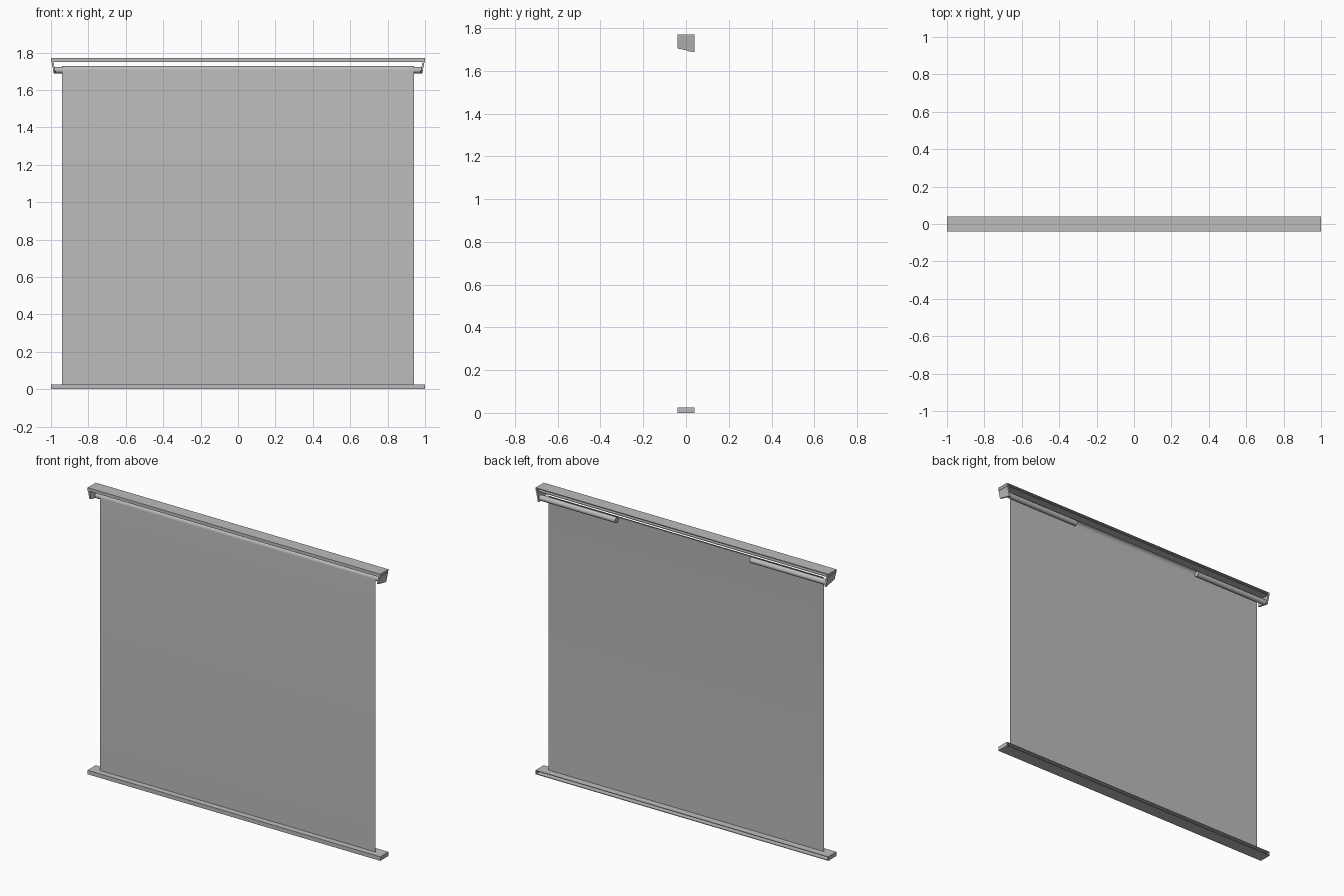
import bpy
import bmesh
import math
from mathutils import Matrix, Vector

cube = bpy.data.objects.get("Cube")
if cube:
    bpy.data.objects.remove(cube)

grey = bpy.data.materials.new("plain grey")
grey.use_nodes = True
COLOUR = (0.5, 0.5, 0.5, 1)
grey.diffuse_color = COLOUR
grey.node_tree.nodes["Principled BSDF"].inputs["Base Color"].default_value = COLOUR

HALF_DEPTH = 0.04
ROLL_Y, ROLL_Z = 0.02, 1.706


def finish(name, bm, smooth=False):
    mesh = bpy.data.meshes.new(name)
    bm.to_mesh(mesh)
    bm.free()
    mesh.materials.append(grey)
    ob = bpy.data.objects.new(name, mesh)
    bpy.context.collection.objects.link(ob)
    if smooth:
        bpy.ops.object.select_all(action="DESELECT")
        ob.select_set(True)
        bpy.context.view_layer.objects.active = ob
        bpy.ops.object.shade_smooth_by_angle(angle=math.radians(40))
    return ob


def extrude_along_x(name, profile, x0, x1, closed=True, smooth=False):
    """Sweep a (y, z) profile from x0 to x1; a closed one gets end faces."""
    bm = bmesh.new()
    a = [bm.verts.new((x0, y, z)) for y, z in profile]
    b = [bm.verts.new((x1, y, z)) for y, z in profile]
    n = len(profile)
    for i in range(n if closed else n - 1):
        j = (i + 1) % n
        bm.faces.new((a[i], a[j], b[j], b[i]))
    if closed:
        bm.faces.new(a)
        bm.faces.new(b[::-1])
        bmesh.ops.recalc_face_normals(bm, faces=bm.faces)
    return finish(name, bm, smooth)


def channel(z0, z1, wall):
    """C-shaped section, open to the back."""
    f, b = -HALF_DEPTH, HALF_DEPTH
    return [(f, z0), (b, z0), (b, z0 + wall), (f + wall, z0 + wall),
            (f + wall, z1 - wall), (b, z1 - wall), (b, z1), (f, z1)]


def rectangle(z0, z1):
    d = HALF_DEPTH
    return [(-d, z0), (d, z0), (d, z1), (-d, z1)]


# Head rail and bottom rail
extrude_along_x("head_rail", channel(1.75, 1.77, 0.004), -1, 1)
extrude_along_x("bottom_rail", channel(0, 0.025, 0.004), -1, 1)

# Fabric sheet, hanging straight and bending over the roller
radius = 0.023
sheet = [(ROLL_Y - radius, 0.02)]
for i in range(9):
    t = math.radians(180 - 90 * i / 8)
    sheet.append((ROLL_Y + radius * math.cos(t), ROLL_Z + radius * math.sin(t)))
extrude_along_x("fabric_sheet", sheet, -0.94, 0.94, closed=False, smooth=True)

for side, s in (("left", 1), ("right", -1)):
    # End brackets, leaning inwards towards the bottom
    profile = [(-HALF_DEPTH, 1.705), (HALF_DEPTH, 1.687),
               (HALF_DEPTH, 1.765), (-HALF_DEPTH, 1.765)]
    bracket = extrude_along_x(side + "_end_bracket", profile, s * 0.99, s)
    for v in bracket.data.vertices:
        v.co.x -= s * 0.2 * (1.765 - v.co.z)

    # Bottom rail end caps
    extrude_along_x(side + "_rail_cap", rectangle(0, 0.025), s * 0.994, s)

    # Roller stub tubes
    bm = bmesh.new()
    turn = Matrix.Rotation(math.pi / 2, 4, "Y")
    place = Matrix.Translation(Vector((s * 0.72, ROLL_Y, ROLL_Z)))
    bmesh.ops.create_cone(bm, cap_ends=True, segments=24, radius1=0.017,
                          radius2=0.017, depth=0.52, matrix=place @ turn)
    finish(side + "_roller_tube", bm, smooth=True)
